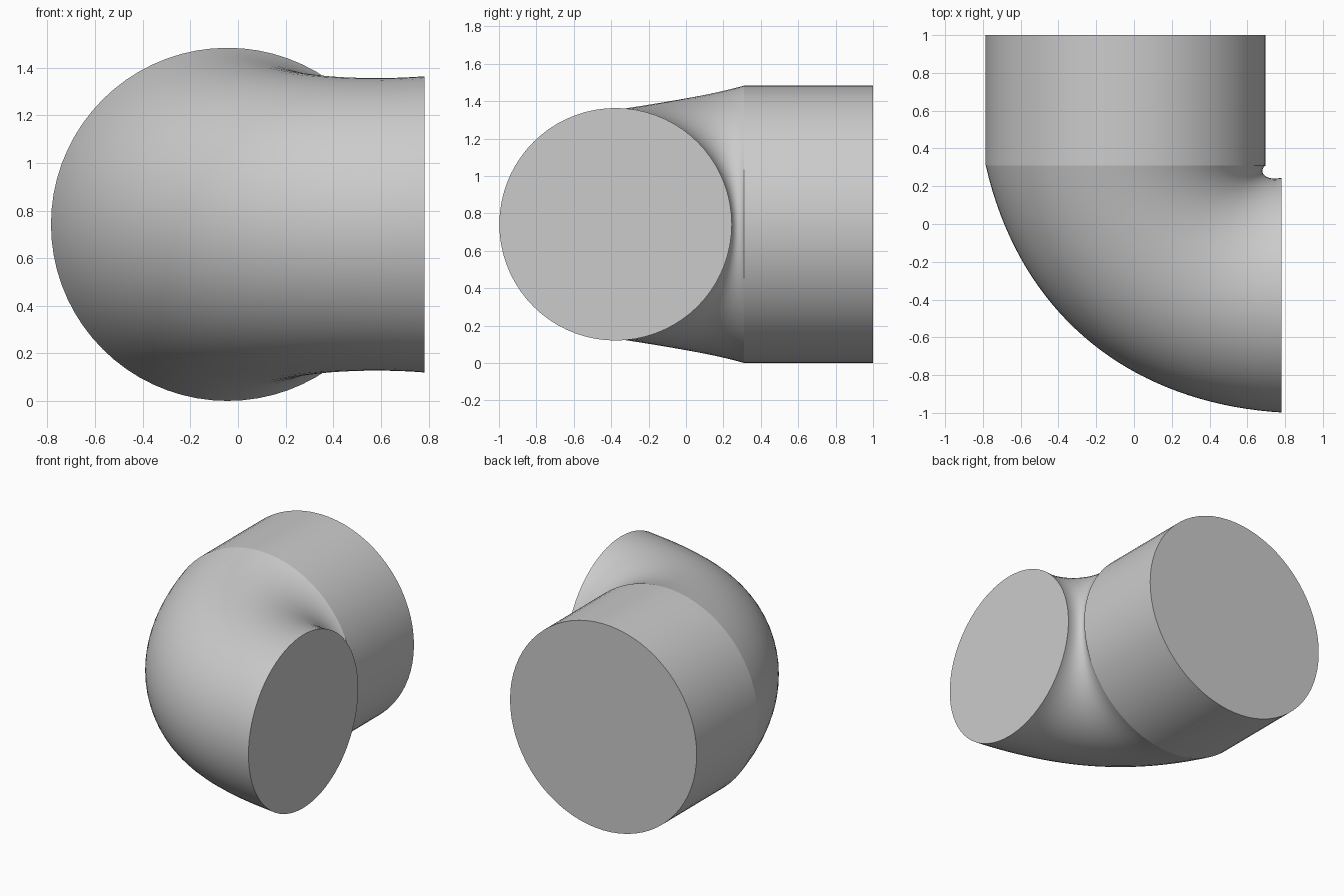
import bpy
import bmesh
from math import cos, sin, pi, radians
from mathutils import Vector

cube = bpy.data.objects.get("Cube")
if cube:
    bpy.data.objects.remove(cube, do_unlink=True)

SEGMENTS = 72
STEPS = 36
MID_Z = 0.742

grey = bpy.data.materials.new("light grey")
grey.use_nodes = True
grey.diffuse_color = (0.6, 0.6, 0.6, 1)
grey.node_tree.nodes["Principled BSDF"].inputs["Base Color"].default_value = (0.6, 0.6, 0.6, 1)


def bezier(points, t):
    """Point on a plan curve with four control points."""
    a, b, c, d = (Vector((x, y, MID_Z)) for x, y in points)
    s = 1 - t
    return a * s**3 + b * 3 * s * s * t + c * 3 * s * t * t + d * t**3


def loft(name, rails, cap_first=False, cap_last=False):
    """Skin upright circles spanning each pair of outer and inner points."""
    bm = bmesh.new()
    rings = []
    for outer, inner in rails:
        centre, side = (outer + inner) / 2, (inner - outer) / 2
        up = Vector((0, 0, side.length))
        angles = [2 * pi * i / SEGMENTS for i in range(SEGMENTS)]
        rings.append([bm.verts.new(centre + side * cos(a) + up * sin(a)) for a in angles])
    for low, high in zip(rings, rings[1:]):
        for i in range(SEGMENTS):
            j = (i + 1) % SEGMENTS
            bm.faces.new((low[i], low[j], high[j], high[i]))
    if cap_first:
        bm.faces.new(rings[0][::-1])
    if cap_last:
        bm.faces.new(rings[-1])
    mesh = bpy.data.meshes.new(name)
    bm.to_mesh(mesh)
    bm.free()
    mesh.materials.append(grey)
    obj = bpy.data.objects.new(name, mesh)
    bpy.context.collection.objects.link(obj)
    bpy.ops.object.select_all(action="DESELECT")
    obj.select_set(True)
    bpy.context.view_layer.objects.active = obj
    bpy.ops.object.shade_smooth_by_angle(angle=radians(35))


# Plan outlines of the bend: wide outer sweep and tight inner notch
outer_curve = [(-0.785, 0.31), (-0.6, -0.5), (0.0, -0.95), (0.782, -0.998)]
inner_curve = [(0.697, 0.31), (0.655, 0.28), (0.69, 0.225), (0.782, 0.245)]

# Straight pipe with its closed back end
start = (bezier(outer_curve, 0), bezier(inner_curve, 0))
back = tuple(Vector((p.x, 1.0, MID_Z)) for p in start)
loft("straight_pipe", [back, start], cap_first=True)

# Tapering bend with its closed side end
bend = [(bezier(outer_curve, i / STEPS), bezier(inner_curve, i / STEPS)) for i in range(STEPS + 1)]
loft("elbow_bend", bend, cap_last=True)
